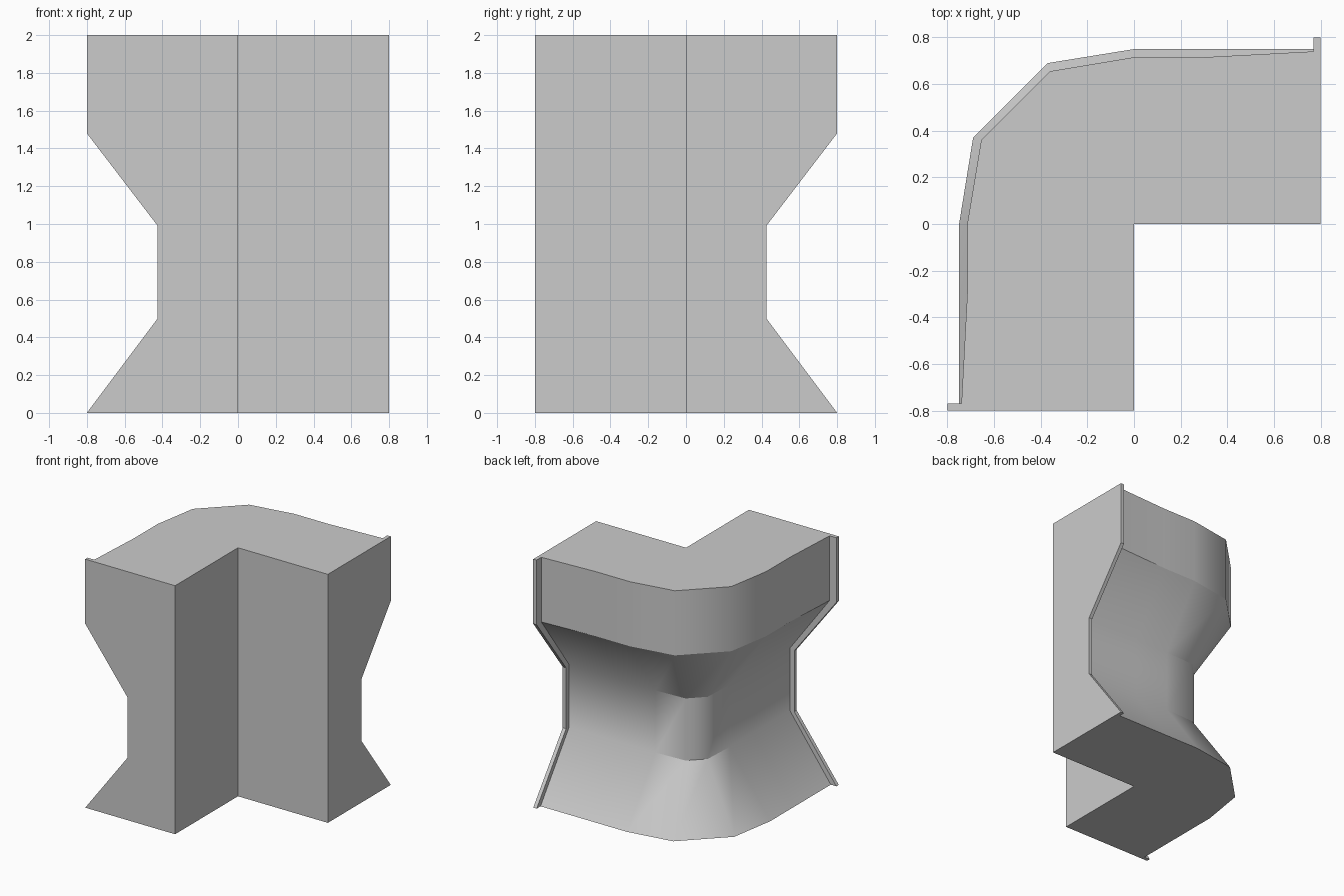
import bpy, bmesh

if "Cube" in bpy.data.objects:
    bpy.data.objects.remove(bpy.data.objects["Cube"])

END, LIP = 0.8, 0.77          # outer face and inner face of the end flanges


def new_object(name, bm):
    bmesh.ops.recalc_face_normals(bm, faces=bm.faces)
    mesh = bpy.data.meshes.new(name)
    bm.to_mesh(mesh)
    bm.free()
    obj = bpy.data.objects.new(name, mesh)
    bpy.context.collection.objects.link(obj)
    return obj


def plan(half):
    """Mirror half of the plan outline across the corner diagonal y = -x."""
    return half + [(-y, -x) for x, y in reversed(half)] + [(0, -LIP), (0, 0), (LIP, 0)]


# Half outlines from the flange to the rounded corner
foot = [(LIP, .75), (.3, .75), (0, .75), (-.37, .69)]
waist = [(LIP, .385), (.3, .388), (0, .388), (-.26, .375)]
crown = [(LIP, .74), (.3, .715), (0, .715), (-.36, .655)]
levels = [(0, foot), (.5, waist), (1, waist), (1.48, crown), (2, crown)]

# Corner wall: lofted through the level outlines
bm = bmesh.new()
rings = [[bm.verts.new((x, y, z)) for x, y in plan(half)] for z, half in levels]
n = len(rings[0])
for low, high in zip(rings, rings[1:]):
    for i in range(n):
        j = (i + 1) % n
        if i in (7, n - 1):       # ends are closed by the flanges
            continue
        face = bm.faces.new((low[i], low[j], high[j], high[i]))
        face.smooth = i < 7
bm.faces.new(rings[0])
bm.faces.new(rings[-1])
# Crease the crown edge all along, the waist edges only round the corner
for k, ring in enumerate(rings):
    for i in range(7):
        if k in (0, 3, 4) or 2 <= i <= 4:
            edge = bm.edges.get((ring[i], ring[i + 1]))
            if edge:
                edge.smooth = False
new_object("corner_wall", bm)

# End flanges: full profile slabs at both open ends
profile = [(0, 0), (.8, 0), (.425, .5), (.425, .99), (.8, 1.48), (.8, 2), (0, 2)]
for name, mirrored in (("right_end_flange", False), ("front_end_flange", True)):
    bm = bmesh.new()
    sides = []
    for x in (LIP, END):
        sides.append([bm.verts.new((-d, -x, z) if mirrored else (x, d, z))
                      for d, z in profile])
    a, b = sides
    for i in range(len(profile)):
        j = (i + 1) % len(profile)
        bm.faces.new((a[i], a[j], b[j], b[i]))
    bm.faces.new(a)
    bm.faces.new(b)
    new_object(name, bm)
